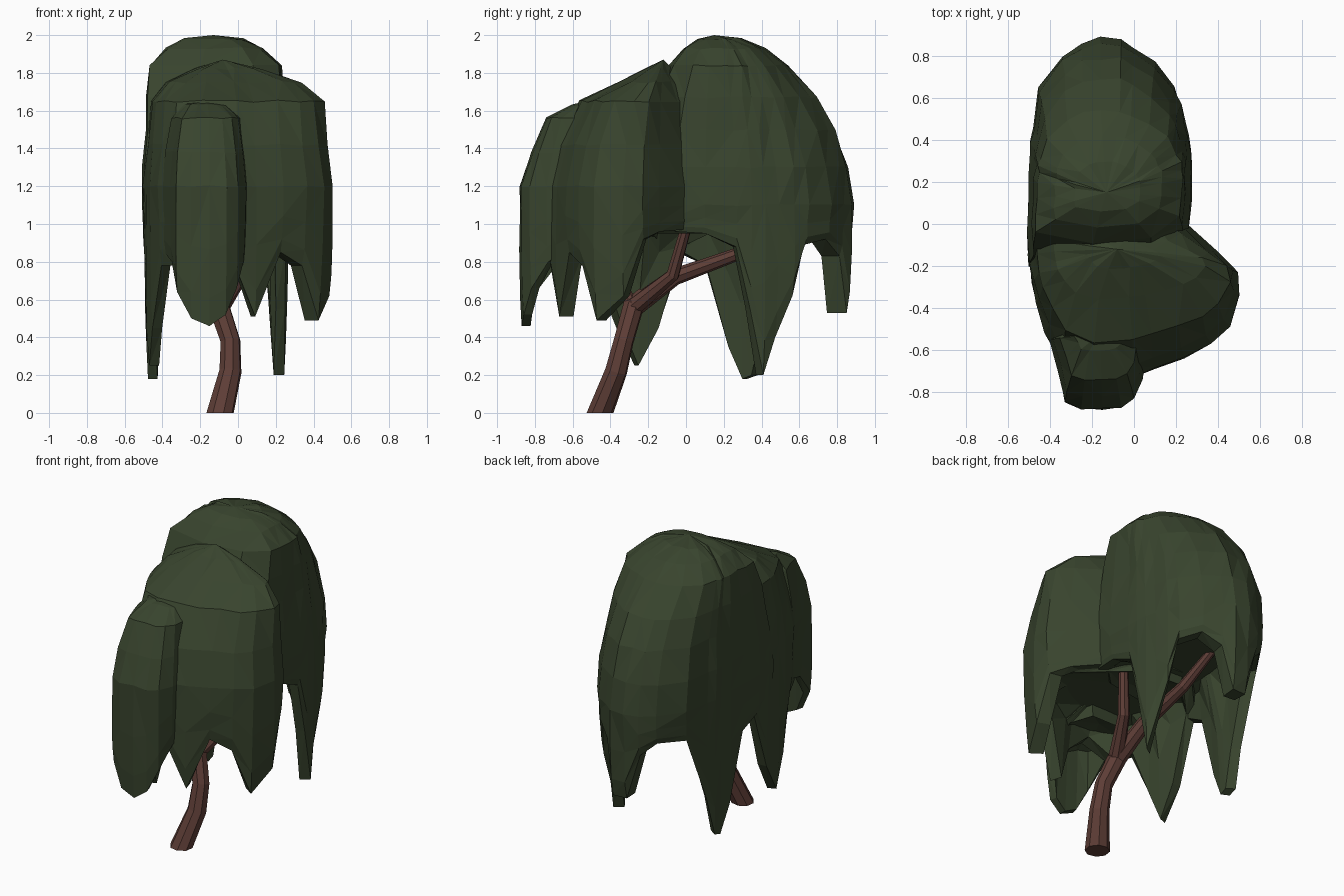
import bpy
import bmesh
import random
from mathutils import Vector

random.seed(4)
if "Cube" in bpy.data.objects:
    bpy.data.objects.remove(bpy.data.objects["Cube"], do_unlink=True)


def make_material(name, colour):
    material = bpy.data.materials.new(name)
    material.use_nodes = True
    material.diffuse_color = (*colour, 1)
    shader = material.node_tree.nodes["Principled BSDF"]
    shader.inputs["Base Color"].default_value = (*colour, 1)
    shader.inputs["Roughness"].default_value = 0.9
    return material


leaf_green = make_material("leaf green", (0.04, 0.058, 0.027))
bark_brown = make_material("bark brown", (0.11, 0.047, 0.037))


def make_canopy(name, centre, crown, rows, columns, ceiling):
    """Drooping hollow dome: each column is (x, y, height of its hanging end)."""
    bm = bmesh.new()
    centre = Vector(centre)
    count = len(columns)

    def add_ring(spread_x, spread_y, height, jitter):
        ring = []
        for x, y, end in columns:
            offset = Vector((x, y)) - centre
            wobble = 1 + random.uniform(-jitter, jitter)
            ring.append(bm.verts.new((centre.x + offset.x * spread_x * wobble,
                                      centre.y + offset.y * spread_y * wobble,
                                      height(end))))
        return ring

    # Outer dome, from the crown to the widest level
    rings = [add_ring(sx, sy, lambda end, z=z: z + random.uniform(-0.006, 0.006), 0.018)
             for z, sx, sy in rows]
    lowest = rows[-1][0]

    # Hanging strands, outside then inside
    for drop, spread in ((0.45, 0.99), (0.8, 0.98), (1, 0.955), (1, 0.82)):
        rings.append(add_ring(spread, spread,
                              lambda end, d=drop: lowest + (end - lowest) * d, 0.008))
    rings.append(add_ring(0.77, 0.77,
                          lambda end: min(ceiling, end + 0.4), 0))
    rings.append(add_ring(0.6, 0.6, lambda end: ceiling + 0.02, 0))

    for upper, lower in zip(rings, rings[1:]):
        for i in range(count):
            j = (i + 1) % count
            bm.faces.new((upper[i], lower[i], lower[j], upper[j]))

    # Crown and hollow underside
    for ring, z in ((rings[0], crown), (rings[-1], ceiling + 0.04)):
        hub = bm.verts.new((centre.x, centre.y, z))
        for i in range(count):
            bm.faces.new((hub, ring[i], ring[(i + 1) % count]))

    bmesh.ops.triangulate(bm, faces=bm.faces[:])
    bmesh.ops.recalc_face_normals(bm, faces=bm.faces[:])
    mesh = bpy.data.meshes.new(name)
    bm.to_mesh(mesh)
    bm.free()
    mesh.materials.append(leaf_green)
    canopy = bpy.data.objects.new(name, mesh)
    bpy.context.collection.objects.link(canopy)


def make_limb(name, path):
    """Tapered faceted limb through (x, y, z, radius) points."""
    curve = bpy.data.curves.new(name, "CURVE")
    curve.dimensions = "3D"
    curve.bevel_depth = 1
    curve.bevel_resolution = 2
    curve.use_fill_caps = True
    spline = curve.splines.new("POLY")
    spline.points.add(len(path) - 1)
    for point, (x, y, z, radius) in zip(spline.points, path):
        point.co = (x, y, z, 1)
        point.radius = radius
    spline.use_smooth = False
    curve.materials.append(bark_brown)
    limb = bpy.data.objects.new(name, curve)
    bpy.context.collection.objects.link(limb)
    bpy.ops.object.select_all(action="DESELECT")
    limb.select_set(True)
    bpy.context.view_layer.objects.active = limb
    bpy.ops.object.convert(target="MESH")
    mesh = bpy.context.object.data
    mesh.shade_flat()
    # Level the foot on the ground
    for vertex in mesh.vertices:
        if vertex.co.z < 0.01:
            vertex.co.z = 0


# Tall rear crown with side and back strands
make_canopy(
    "rear_canopy", (-0.13, 0.15), 2.0,
    [(1.98, 0.4, 0.2), (1.93, 0.66, 0.37), (1.84, 0.9, 0.53), (1.67, 0.93, 0.73),
     (1.5, 0.95, 0.87), (1.3, 1, 0.96), (1.1, 1, 1)],
    [(0.27, 0.1, 0.95), (0.27, 0.27, 0.88), (0.27, 0.35, 0.55), (0.26, 0.42, 0.2),
     (0.24, 0.49, 0.4), (0.22, 0.58, 0.62), (0.19, 0.65, 0.89), (0.1, 0.77, 0.92),
     (0, 0.84, 0.83), (-0.06, 0.88, 0.53), (-0.16, 0.88, 0.53), (-0.25, 0.86, 0.83),
     (-0.34, 0.8, 0.91), (-0.45, 0.64, 0.9), (-0.48, 0.46, 0.45), (-0.49, 0.39, 0.2),
     (-0.49, 0.33, 0.18), (-0.5, 0.24, 0.35), (-0.5, 0.1, 0.78), (-0.51, -0.05, 0.85),
     (-0.5, -0.2, 0.9), (-0.2, -0.3, 1), (0.1, -0.25, 1), (0.25, -0.06, 0.96)],
    0.97)

# Middle crown sloping forward, with the bulge to one side
make_canopy(
    "middle_canopy", (-0.08, -0.12), 1.87,
    [(1.82, 0.35, 0.15), (1.75, 0.72, 0.37), (1.65, 0.91, 0.7),
     (1.42, 0.95, 0.9), (1.2, 1, 0.98)],
    [(0.26, -0.01, 0.97), (0.4, -0.14, 0.96), (0.49, -0.23, 0.92), (0.51, -0.34, 0.62),
     (0.45, -0.49, 0.49), (0.36, -0.57, 0.78), (0.24, -0.64, 0.85), (0.1, -0.7, 0.51),
     (0, -0.74, 0.75), (-0.2, -0.75, 0.9), (-0.35, -0.67, 0.78), (-0.42, -0.52, 0.78),
     (-0.47, -0.38, 0.45), (-0.49, -0.28, 0.25), (-0.5, -0.15, 0.45), (-0.5, 0, 0.88),
     (-0.3, 0.2, 1), (0.05, 0.18, 1)],
    0.95)

# Low front crown drooping to a rounded tip
make_canopy(
    "front_canopy", (-0.17, -0.53), 1.65,
    [(1.63, 0.5, 0.2), (1.56, 0.8, 0.6), (1.38, 0.92, 0.82), (1.2, 1, 0.99)],
    [(0.06, -0.58, 0.9), (0.04, -0.74, 0.8), (0, -0.83, 0.66), (-0.06, -0.875, 0.52),
     (-0.15, -0.885, 0.46), (-0.25, -0.88, 0.5), (-0.33, -0.85, 0.64), (-0.36, -0.7, 0.8),
     (-0.4, -0.55, 0.85), (-0.3, -0.4, 1), (0, -0.4, 1)],
    0.9)

# Leaning trunk and its branches
make_limb("trunk", [(-0.095, -0.455, -0.03, 0.076), (-0.04, -0.37, 0.22, 0.06),
                    (-0.04, -0.33, 0.38, 0.054), (-0.1, -0.28, 0.56, 0.058),
                    (-0.12, -0.22, 0.63, 0.04)])
make_limb("long_branch", [(-0.1, -0.29, 0.55, 0.055), (-0.13, -0.06, 0.72, 0.045),
                          (-0.16, 0.27, 0.84, 0.035), (-0.22, 0.52, 1.05, 0.025)])
make_limb("upright_branch", [(-0.1, -0.29, 0.55, 0.05), (0.02, -0.07, 0.73, 0.036),
                             (0.1, 0.02, 1.05, 0.028)])
make_limb("branch_stub", [(-0.1, -0.28, 0.54, 0.045), (-0.11, -0.32, 0.67, 0.015)])
